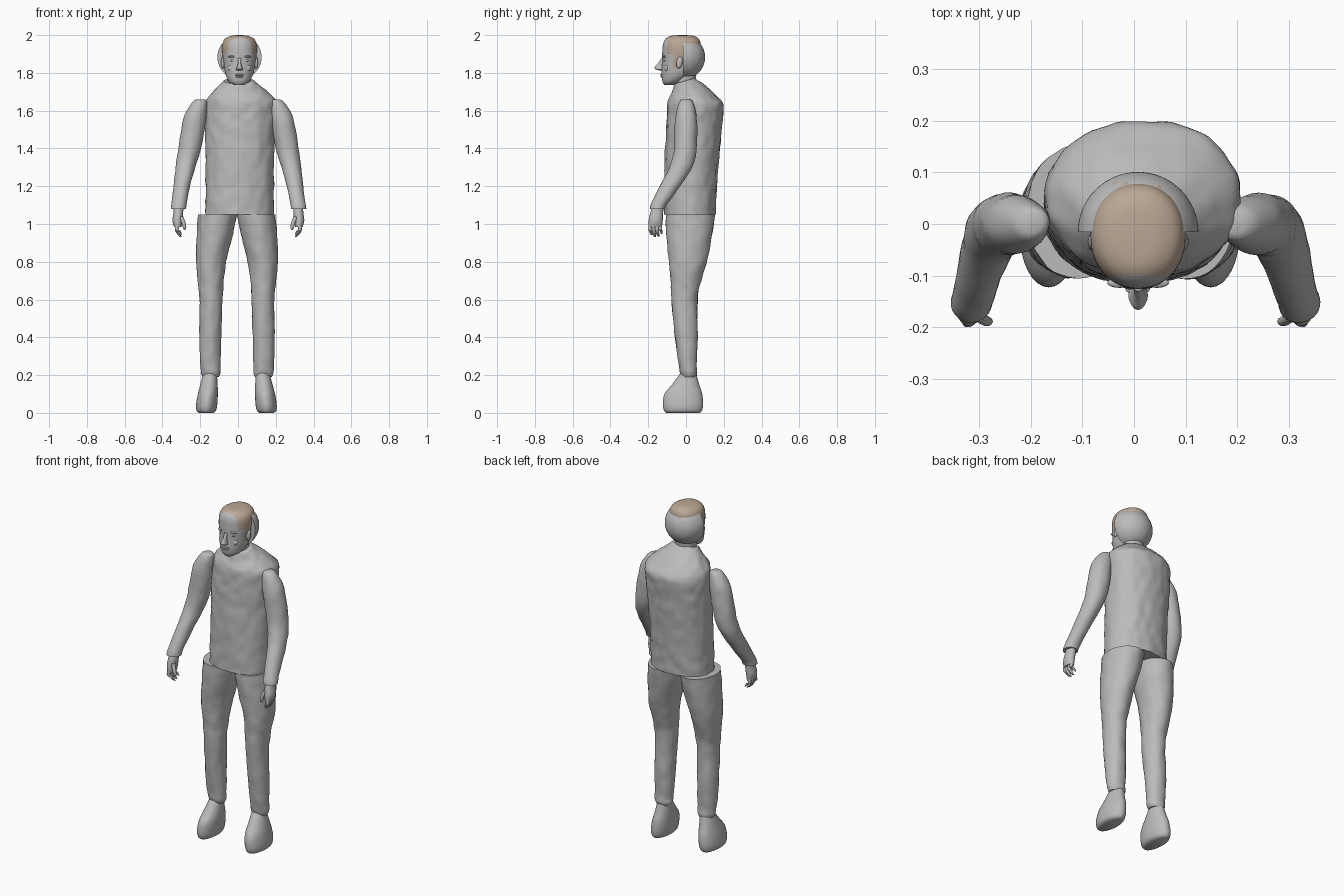
import bpy, bmesh, math
from mathutils import Vector, noise

if "Cube" in bpy.data.objects:
    bpy.data.objects.remove(bpy.data.objects["Cube"])


def make_material(name, rgb):
    m = bpy.data.materials.new(name)
    m.use_nodes = True
    m.diffuse_color = (*rgb, 1)
    m.node_tree.nodes["Principled BSDF"].inputs["Base Color"].default_value = (*rgb, 1)
    return m


GREY = make_material("plain grey", (0.50, 0.50, 0.50))
TAN = make_material("tan hair", (0.50, 0.39, 0.30))


def finish(name, bm, angle=50):
    bmesh.ops.recalc_face_normals(bm, faces=bm.faces)
    mesh = bpy.data.meshes.new(name)
    bm.to_mesh(mesh)
    bm.free()
    ob = bpy.data.objects.new(name, mesh)
    bpy.context.collection.objects.link(ob)
    mesh.materials.append(GREY)
    mesh.materials.append(TAN)
    bpy.ops.object.select_all(action='DESELECT')
    ob.select_set(True)
    bpy.context.view_layer.objects.active = ob
    bpy.ops.object.shade_smooth_by_angle(angle=math.radians(angle))
    return ob


def spline(a, b, c, d, t):
    return 0.5 * (2 * b + (c - a) * t + (2 * a - 5 * b + 4 * c - d) * t * t
                  + (3 * b - a - 3 * c + d) * t ** 3)


def loft(name, rings, sides=32, steps=4, power=2.0, rumple=0.0, tilt=None, paint=None):
    """Skin of elliptical rings (z, centre x, centre y, radius x, radius y)."""
    n, rows = len(rings), []
    for i in range(n - 1):
        quad = [rings[max(i - 1, 0)], rings[i], rings[i + 1], rings[min(i + 2, n - 1)]]
        for s in range(steps):
            rows.append([spline(*v, s / steps) for v in zip(*quad)])
    rows.append(rings[-1])
    bm = bmesh.new()
    loops = []
    for z, cx, cy, rx, ry in rows:
        loop = []
        for k in range(sides):
            a = math.tau * k / sides
            c, s = math.cos(a), math.sin(a)
            x = cx + rx * math.copysign(abs(c) ** (2 / power), c)
            y = cy + ry * math.copysign(abs(s) ** (2 / power), s)
            p = Vector((x, y, z + (tilt(z) * (y - cy) if tilt else 0)))
            if rumple:
                out = Vector((c, s, 0))
                p += out * rumple * noise.noise(Vector((p.x, p.y, p.z * 0.8)) * 24)
            loop.append(bm.verts.new(p))
        loops.append(loop)
    for lo, hi in zip(loops, loops[1:]):
        for k in range(sides):
            j = (k + 1) % sides
            bm.faces.new((lo[k], lo[j], hi[j], hi[k]))
    bm.faces.new(loops[0])
    bm.faces.new(loops[-1])
    if paint:
        for f in bm.faces:
            f.material_index = int(paint(f.calc_center_median()))
    return finish(name, bm)


def ball(name, centre, radii, turn=0.0):
    bm = bmesh.new()
    bmesh.ops.create_uvsphere(bm, u_segments=16, v_segments=10, radius=1)
    bmesh.ops.scale(bm, vec=radii, verts=bm.verts)
    ob = finish(name, bm)
    ob.location = centre
    ob.rotation_euler[0] = turn
    return ob


# Torso with rumpled cloth, its collar dipping to the front
loft("torso", [(1.05, .008, .02, .182, .135), (1.2, .01, .025, .18, .138),
               (1.4, .01, .035, .183, .145), (1.55, .015, .045, .188, .148),
               (1.635, .018, .05, .188, .148), (1.68, .014, .033, .165, .12),
               (1.72, .01, .014, .122, .085), (1.757, .006, -.008, .08, .052)],
     sides=72, steps=7, power=2.15, rumple=0.006,
     tilt=lambda z: max(0, min(1, (z - 1.66) / 0.1)) * 0.3)
loft("neck", [(1.68, .005, 0, .062, .058), (1.76, .005, -.005, .06, .056),
              (1.84, .006, -.005, .065, .065)])

# Head, tan behind the hairline and down the sideburns
def hair(p):
    return (p.y > -.1 and p.z > 1.905) or (-.07 < p.y and p.z > 1.83)


loft("head", [(1.735, .006, -.09, .025, .024), (1.755, .006, -.073, .054, .052),
              (1.795, .007, -.044, .074, .085), (1.85, .008, -.03, .084, .096),
              (1.9, .008, -.026, .091, .1), (1.95, .008, -.022, .091, .1),
              (1.98, .008, -.02, .077, .088), (1.996, .008, -.02, .045, .06),
              (2.0, .008, -.02, .01, .01)],
     sides=64, steps=5, power=2.1, paint=hair)

# Half-round cap over the back of the head, with worn tan streaks
bm = bmesh.new()
bmesh.ops.create_uvsphere(bm, u_segments=64, v_segments=40, radius=.117)
bmesh.ops.translate(bm, vec=(.008, -.016, 1.883), verts=bm.verts)
cut = bmesh.ops.bisect_plane(bm, geom=bm.verts[:] + bm.edges[:] + bm.faces[:],
                             plane_co=(0, -.016, 0), plane_no=(0, -1, 0), clear_outer=True)
bmesh.ops.holes_fill(bm, edges=[e for e in bm.edges if e.is_boundary])
for f in bm.faces:
    c = f.calc_center_median()
    streak = noise.noise(Vector((c.x * 90, c.y * 25, 0))) > 0.02
    crown = abs(c.x - .005) < .045 and .03 < c.y < .08 and c.z > 1.9 and streak
    nape = abs(c.x) < .06 and c.z < 1.795 and c.y > .02 and streak
    notch = c.z > 1.99 and math.hypot(c.x - .008, c.y + .006) < .022
    f.material_index = int(crown or nape or notch)
finish("back_cap", bm)

# Face
loft("nose", [(1.812, .008, -.13, .008, .008), (1.818, .008, -.138, .019, .02),
              (1.828, .008, -.141, .015, .026), (1.85, .008, -.133, .009, .017),
              (1.878, .008, -.122, .009, .008)], sides=16)
ball("upper_lip", (.007, -.126, 1.79), (.024, .011, .005))
ball("lower_lip", (.007, -.124, 1.78), (.02, .011, .006))
ball("chin", (.006, -.105, 1.757), (.024, .016, .016))
for side, s in (("left", 1), ("right", -1)):
    ball(side + "_eye", (.008 + s * .034, -.111, 1.866), (.015, .009, .007))
    ball(side + "_brow", (.008 + s * .036, -.114, 1.886), (.024, .01, .006))
    ball(side + "_cheek", (.008 + s * .04, -.1, 1.825), (.022, .016, .02))
    ball(side + "_ear", (.008 + s * .088, -.035, 1.855), (.01, .016, .032), -.2)

# Limbs: small per-side offsets give the stance its slight asymmetry
for side, s, arm_dx, foot_dx in (("left", 1, .006, -.015), ("right", -1, -.002, -.013)):
    def limb(name, rings, dx=0.0, **kw):
        return loft(side + name, [(z, s * x + dx, y, rx, ry) for z, x, y, rx, ry in rings], **kw)

    # Sleeve
    limb("_arm", [(1.66, .195, .002, .02, .022), (1.645, .2, .001, .038, .036),
                  (1.58, .222, 0, .058, .055), (1.48, .24, 0, .062, .06),
                  (1.38, .258, -.005, .059, .06), (1.3, .277, -.028, .052, .06),
                  (1.2, .296, -.085, .044, .054), (1.11, .31, -.14, .04, .044),
                  (1.08, .313, -.152, .041, .04)], dx=arm_dx, rumple=.003)
    # Palm, then curled fingers
    limb("_hand", [(1.1, .313, -.146, .025, .03), (1.06, .314, -.155, .026, .034),
                   (1.02, .318, -.16, .027, .037), (.985, .317, -.163, .02, .036)],
         dx=arm_dx, sides=20)
    for k, name in enumerate(("index", "middle", "ring", "little")):
        y, drop = -.19 + .018 * k, (.012, 0, .004, .018)[k]
        limb(f"_{name}_finger", [(1.0, .318, y, .01, .01), (.97, .322, y, .01, .01),
                                 (.947 + drop, .312, y + .004, .009, .009),
                                 (.93 + drop, .3, y + .008, .004, .005)],
             dx=arm_dx, sides=10)
    limb("_thumb", [(1.04, .3, -.178, .012, .012), (1.005, .286, -.188, .011, .01),
                    (.98, .281, -.189, .009, .008), (.968, .281, -.188, .003, .003)],
         dx=arm_dx, sides=10)
    # Trouser leg
    limb("_leg", [(1.05, .103, .022, .102, .13), (.95, .116, .018, .096, .122),
                  (.8, .137, .01, .08, .1), (.68, .139, -.003, .067, .077),
                  (.58, .138, -.007, .06, .068), (.4, .142, .002, .058, .06),
                  (.25, .141, .01, .053, .048), (.21, .14, .014, .051, .045),
                  (.19, .14, .014, .044, .038)],
         dx=foot_dx * .4, rumple=.004, sides=40, steps=6)
    # Rounded shoe
    limb("_shoe", [(0, .16, -.016, .038, .088), (.012, .16, -.016, .051, .1),
                   (.045, .158, -.016, .056, .107), (.1, .152, -.014, .053, .1),
                   (.15, .146, -.002, .046, .072), (.21, .14, .012, .036, .042)],
         dx=foot_dx * .6, sides=32)
